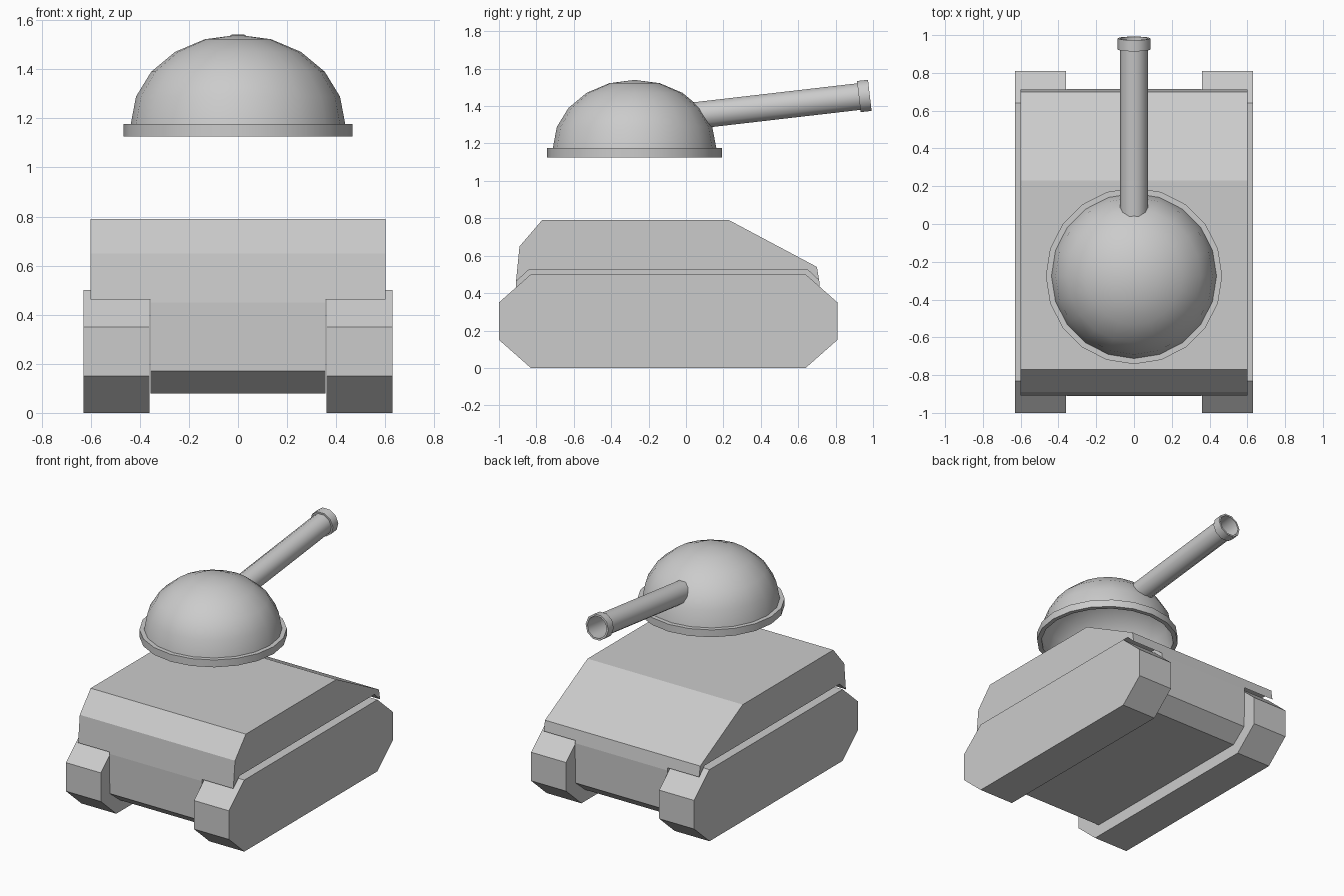
import bpy
import bmesh
import math
from mathutils import Matrix

if "Cube" in bpy.data.objects:
    bpy.data.objects.remove(bpy.data.objects["Cube"])


def finish(name, bm):
    bmesh.ops.recalc_face_normals(bm, faces=bm.faces)
    mesh = bpy.data.meshes.new(name)
    bm.to_mesh(mesh)
    bm.free()
    obj = bpy.data.objects.new(name, mesh)
    bpy.context.collection.objects.link(obj)
    return obj


def prism(name, profile, x0, x1):
    """Side profile of (y, z) points extruded from x0 to x1."""
    bm = bmesh.new()
    face = bm.faces.new([bm.verts.new((x0, y, z)) for y, z in profile])
    ext = bmesh.ops.extrude_face_region(bm, geom=[face])
    moved = [g for g in ext["geom"] if isinstance(g, bmesh.types.BMVert)]
    bmesh.ops.translate(bm, verts=moved, vec=(x1 - x0, 0, 0))
    return finish(name, bm)


def lathe(name, profile, sides, closed=False, matrix=Matrix()):
    """(radius, height) profile spun about the z axis, then placed by matrix."""
    bm = bmesh.new()
    verts = [bm.verts.new((r, 0, z)) for r, z in profile]
    pairs = list(zip(verts, verts[1:]))
    if closed:
        pairs.append((verts[-1], verts[0]))
    edges = [bm.edges.new(p) for p in pairs]
    bmesh.ops.spin(bm, geom=verts + edges, axis=(0, 0, 1), cent=(0, 0, 0),
                   angle=math.tau, steps=sides, use_duplicate=False)
    bmesh.ops.remove_doubles(bm, verts=bm.verts, dist=0.0005)
    bmesh.ops.transform(bm, matrix=matrix, verts=bm.verts)
    obj = finish(name, bm)
    bpy.ops.object.select_all(action='DESELECT')
    obj.select_set(True)
    bpy.context.view_layer.objects.active = obj
    bpy.ops.object.shade_smooth_by_angle(angle=math.radians(40))
    return obj


# Hull: one side profile, with the track bays cut away beneath the fenders
hull = prism("hull", [(-0.79, 0.08), (0.60, 0.08), (0.71, 0.17), (0.715, 0.45),
                      (0.70, 0.54), (0.23, 0.79), (-0.77, 0.79), (-0.89, 0.65),
                      (-0.91, 0.45), (-0.905, 0.17)], -0.6, 0.6)
bay = [(-1.2, -0.1), (1.0, -0.1), (1.0, 0.20), (0.65, 0.525),
       (-0.84, 0.525), (-1.2, 0.195)]
track = [(-1, 0.15), (-0.83, 0), (0.64, 0), (0.81, 0.15),
         (0.81, 0.35), (0.64, 0.5), (-0.83, 0.5), (-1, 0.35)]

# Tracks and their bays, one per side
for side, s in (("left", -1), ("right", 1)):
    prism(side + "_track", track, s * 0.36, s * 0.63)
    cutter = prism(side + "_bay_cutter", bay, s * 0.357, s * 0.8)
    cutter.hide_render = True
    cutter.display_type = 'WIRE'
    cut = hull.modifiers.new(side + "_bay", 'BOOLEAN')
    cut.operation = 'DIFFERENCE'
    cut.solver = 'EXACT'
    cut.object = cutter
bpy.context.view_layer.update()
bpy.context.view_layer.objects.active = hull
for mod in list(hull.modifiers):
    cutter = mod.object
    bpy.ops.object.modifier_apply(modifier=mod.name)
    bpy.data.objects.remove(cutter)

# Turret: hollow dome floating above the hull, standing on a rim
turret = Matrix.Translation((0, -0.275, 1.176))
dome = [(0.437 * math.sin(math.radians(a)), 0.364 * math.cos(math.radians(a)))
        for a in range(0, 91, 18)]
lathe("turret_dome", dome, 20, matrix=turret)
lathe("turret_rim", [(0.437, 0), (0.467, 0), (0.467, -0.051), (0.437, -0.051)],
      20, closed=True, matrix=turret)

# Gun: open barrel with a muzzle collar, raised slightly
gun = (Matrix.Translation((0, 0.02, 1.346))
       @ Matrix.Rotation(math.radians(-90 + 6.6), 4, 'X'))
lathe("gun_barrel", [(0.075, 0), (0.075, 0.93)], 10, matrix=gun)
lathe("muzzle_collar", [(0.075, 0.91), (0.088, 0.91), (0.088, 0.969), (0.075, 0.969)],
      10, closed=True, matrix=gun)
